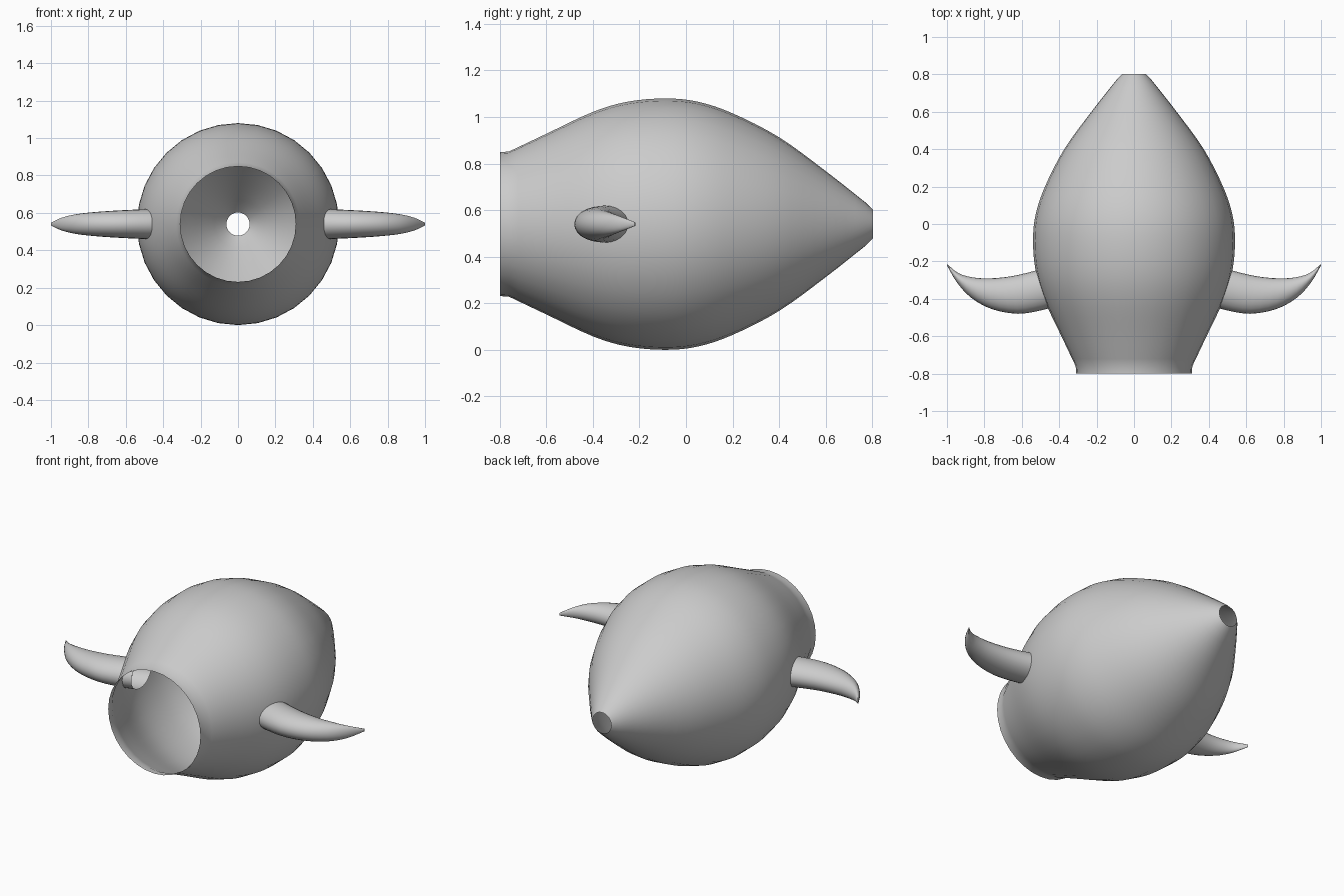
import bpy, bmesh, math
from mathutils import Vector

if "Cube" in bpy.data.objects:
    bpy.data.objects.remove(bpy.data.objects["Cube"])

CZ = 0.54


def smooth_rows(rows, n):
    """Catmull-Rom interpolation through rows of numbers."""
    pts = [Vector(r) for r in rows]
    pts = [pts[0] * 2 - pts[1]] + pts + [pts[-1] * 2 - pts[-2]]
    out = []
    for i in range(1, len(pts) - 2):
        a, b, c, d = pts[i - 1:i + 3]
        for k in range(n):
            t = k / n
            out.append(0.5 * (2 * b + (c - a) * t + (2 * a - 5 * b + 4 * c - d) * t**2
                              + (3 * b - a - 3 * c + d) * t**3))
    return out + [pts[-2]]


def loft(name, rings, cap_end=False):
    """Skin a list of closed rings of points."""
    bm = bmesh.new()
    loops = [[bm.verts.new(p) for p in ring] for ring in rings]
    n = len(loops[0])
    for a, b in zip(loops, loops[1:]):
        for i in range(n):
            j = (i + 1) % n
            bm.faces.new((a[i], a[j], b[j], b[i]))
    if cap_end:
        bm.faces.new(loops[-1])
    bmesh.ops.recalc_face_normals(bm, faces=bm.faces)
    me = bpy.data.meshes.new(name)
    bm.to_mesh(me)
    bm.free()
    ob = bpy.data.objects.new(name, me)
    bpy.context.collection.objects.link(ob)
    bpy.ops.object.select_all(action='DESELECT')
    bpy.context.view_layer.objects.active = ob
    ob.select_set(True)
    bpy.ops.object.shade_smooth_by_angle(angle=math.radians(40))
    return ob


# Body: open shell turned about the y axis, given as (y, radius)
curve = smooth_rows([(-0.76, 0.312), (-0.6, 0.388), (-0.4, 0.482), (-0.25, 0.526),
                     (-0.09, 0.54), (0.05, 0.526), (0.2, 0.476), (0.4, 0.373),
                     (0.6, 0.228), (0.77, 0.094)], 4)
profile = [(-0.8, 0.309)] + [tuple(p) for p in curve] + [(0.803, 0.062)]
SEG = 32
angles = [2 * math.pi * i / SEG for i in range(SEG)]
loft("body_shell", [[(r * math.cos(a), y, CZ + r * math.sin(a)) for a in angles]
                    for y, r in profile])

# Side horns: stations give back edge (x, y), front edge (x, y), half height
stations = smooth_rows([
    (0.43, -0.215, 0.41, -0.435, 0.082),
    (0.53, -0.25, 0.49, -0.46, 0.079),
    (0.66, -0.28, 0.62, -0.48, 0.073),
    (0.78, -0.291, 0.76, -0.455, 0.064),
    (0.87, -0.284, 0.87, -0.395, 0.052),
    (0.94, -0.262, 0.945, -0.315, 0.034),
    (0.998, -0.215, 1.0, -0.222, 0.008)], 3)
ring_angles = [2 * math.pi * i / 24 for i in range(24)]
for side, label in ((-1, "left"), (1, "right")):
    rings = []
    for bx, by, fx, fy, h in stations:
        mx, my = (bx + fx) / 2, (by + fy) / 2
        rings.append([(side * (mx + (bx - mx) * math.cos(a)),
                       my + (by - my) * math.cos(a),
                       CZ + h * math.sin(a)) for a in ring_angles])
    loft("horn_" + label, rings, cap_end=True)
